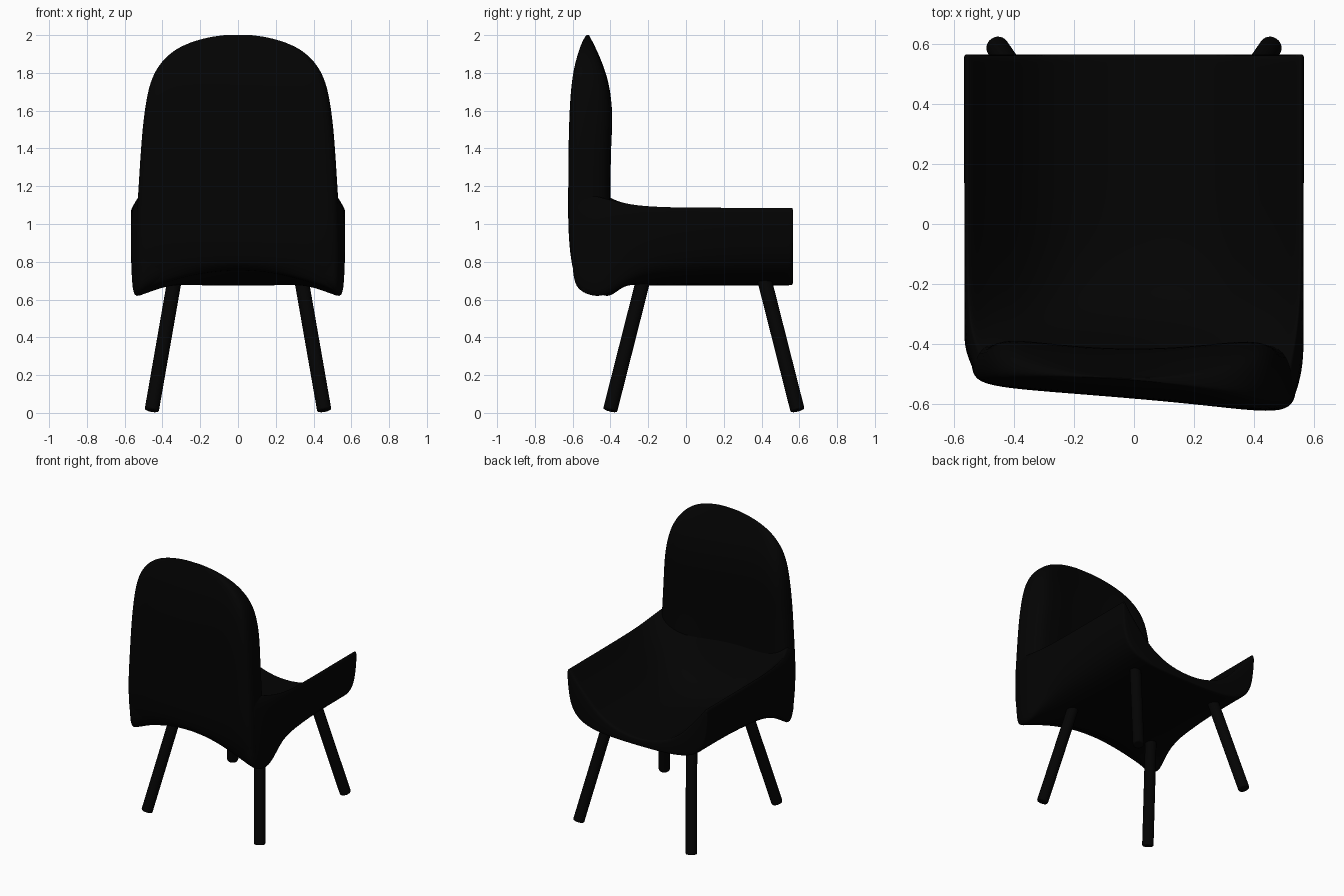
import bpy, bmesh
from mathutils import Vector

if "Cube" in bpy.data.objects:
    bpy.data.objects.remove(bpy.data.objects["Cube"])

mat = bpy.data.materials.new("black")
mat.diffuse_color = (0.001, 0.001, 0.001, 1)
mat.use_nodes = True
mat.node_tree.nodes["Principled BSDF"].inputs["Base Color"].default_value = mat.diffuse_color


def interp(table, t):
    """Piecewise linear lookup in (key, value) pairs with rising keys."""
    if t <= table[0][0]:
        return table[0][1]
    for (a, va), (b, vb) in zip(table, table[1:]):
        if t <= b:
            return va + (vb - va) * (t - a) / (b - a)
    return table[-1][1]


def slab(name, sheet_a, sheet_b):
    """Closed smooth solid between two matching grids of points."""
    bm = bmesh.new()
    A = [[bm.verts.new(p) for p in row] for row in sheet_a]
    B = [[bm.verts.new(p) for p in row] for row in sheet_b]
    n, m = len(A), len(A[0])
    for i in range(n - 1):
        for j in range(m - 1):
            for g in (A, B):
                bm.faces.new((g[i][j], g[i + 1][j], g[i + 1][j + 1], g[i][j + 1]))
    rim = [(i, 0) for i in range(n)] + [(n - 1, j) for j in range(1, m)]
    rim += [(i, m - 1) for i in range(n - 2, -1, -1)] + [(0, j) for j in range(m - 2, 0, -1)]
    for (i, j), (k, l) in zip(rim, rim[1:] + rim[:1]):
        bm.faces.new((A[i][j], A[k][l], B[k][l], B[i][j]))
    bmesh.ops.recalc_face_normals(bm, faces=bm.faces)
    for f in bm.faces:
        f.smooth = True
    me = bpy.data.meshes.new(name)
    bm.to_mesh(me)
    bm.free()
    me.materials.append(mat)
    ob = bpy.data.objects.new(name, me)
    bpy.context.collection.objects.link(ob)
    sub = ob.modifiers.new("smooth", 'SUBSURF')
    sub.levels = sub.render_levels = 2
    return ob


def mirrored(half):
    return [(-x, z) for x, z in half[:0:-1]] + half


# Seat: U-shaped shell whose underside squares off towards the backrest
inner = mirrored([(0, .72), (.19, .75), (.33, .83), (.43, .94), (.5, 1.02), (.54, 1.075), (.555, 1.09)])
outer = mirrored([(0, .675), (.25, .677), (.42, .703), (.515, .765), (.557, .87), (.568, 1.02), (.568, 1.08)])
outer_back = mirrored([(0, .675), (.25, .668), (.42, .643), (.545, .6), (.57, .61), (.572, 1.07), (.54, 1.125)])
rise = [(-.52, 1), (-.46, .92), (-.4, .62), (-.33, .32), (-.25, .13), (-.1, 0)]
square = [(-.42, 1), (-.36, .75), (-.3, .47), (-.2, .24), (0, .08), (.2, 0)]
taper = [(-.57, .9), (-.54, .94), (-.46, .985), (-.38, 1)]
top, under = [], []
for y in (.567, .555, .45, .2, -.05, -.15, -.25, -.33, -.4, -.46, -.53, -.565):
    k, q, s = interp(rise, y), interp(square, y), interp(taper, y)
    shear = -.08 * interp([(-.5, 1), (-.35, 0)], y)
    up = interp([(-.565, .11), (-.53, .04), (-.45, 0)], y)
    arch = interp([(-.55, .1), (-.42, .04), (-.3, 0)], y)
    top.append([(x * s * (1 - .05 * k), y + shear * x, z + (1.16 - z) * k) for x, z in inner])
    under.append([((x + (xb - x) * q) * s, y + shear * x,
                   z + (zb - z) * q + up + arch * max(0, 1 - (x / .5) ** 2))
                  for (x, z), (xb, zb) in zip(outer, outer_back)])
slab("seat", top, under)

# Backrest: rounded panel, slightly hollow in front and skewed at the rear
width = [(.67, .54), (.75, .545), (1.0, .54), (1.15, .53), (1.4, .515), (1.55, .502), (1.7, .48),
         (1.8, .447), (1.88, .39), (1.94, .31), (1.98, .2), (1.998, .1), (2.002, .04)]
rear = [(.67, -.515), (.7, -.54), (.8, -.57), (1, -.583), (1.5, -.583), (1.7, -.575), (1.8, -.565),
        (1.9, -.547), (1.97, -.53), (2, -.522)]
front = [(.67, -.435), (1.15, -.433), (1.35, -.435), (1.55, -.415), (1.7, -.425), (1.8, -.447),
         (1.9, -.48), (1.97, -.505), (2, -.515)]
pinches = {1: .5, .95: .17}
face, back = [], []
for z in (.67, .69, .8, 1, 1.15, 1.4, 1.55, 1.7, 1.8, 1.88, 1.94, 1.98, 1.998, 2.002):
    w, yr, yf = interp(width, z), interp(rear, z), interp(front, z)
    fr, br = [], []
    for u in (-1, -.95, -.8, -.4, 0, .4, .8, .95, 1):
        x = u * w
        f = yf + .22 * x * x
        b = yr - .08 * x - .06 * x * x * (x > 0)
        pinch = pinches.get(abs(u), 0) * (f - b)
        drop = .09 - .135 * u * u if z < .7 else 0
        fr.append((x, f - pinch, z + drop))
        br.append((x, b + .4 * pinch, z + drop))
    face.append(fr)
    back.append(br)
slab("backrest", face, back)


# Legs: four splayed round rods
def leg(name, foot, head):
    a, b = Vector(foot), Vector(head)
    d = b - a
    bpy.ops.mesh.primitive_cylinder_add(vertices=24, radius=.038, depth=d.length, location=(a + b) / 2)
    ob = bpy.context.object
    ob.name = name
    ob.rotation_euler = d.to_track_quat('Z', 'Y').to_euler()
    ob.data.materials.append(mat)
    bev = ob.modifiers.new("soft_ends", 'BEVEL')
    bev.width, bev.segments = .008, 2
    bpy.ops.object.shade_smooth_by_angle()


for side, sx in (("left", -1), ("right", 1)):
    leg("front_leg_" + side, (sx * .457, -.402, .012), (sx * .335, -.225, .71))
    leg("back_leg_" + side, (sx * .457, .591, .012), (sx * .335, .414, .71))
